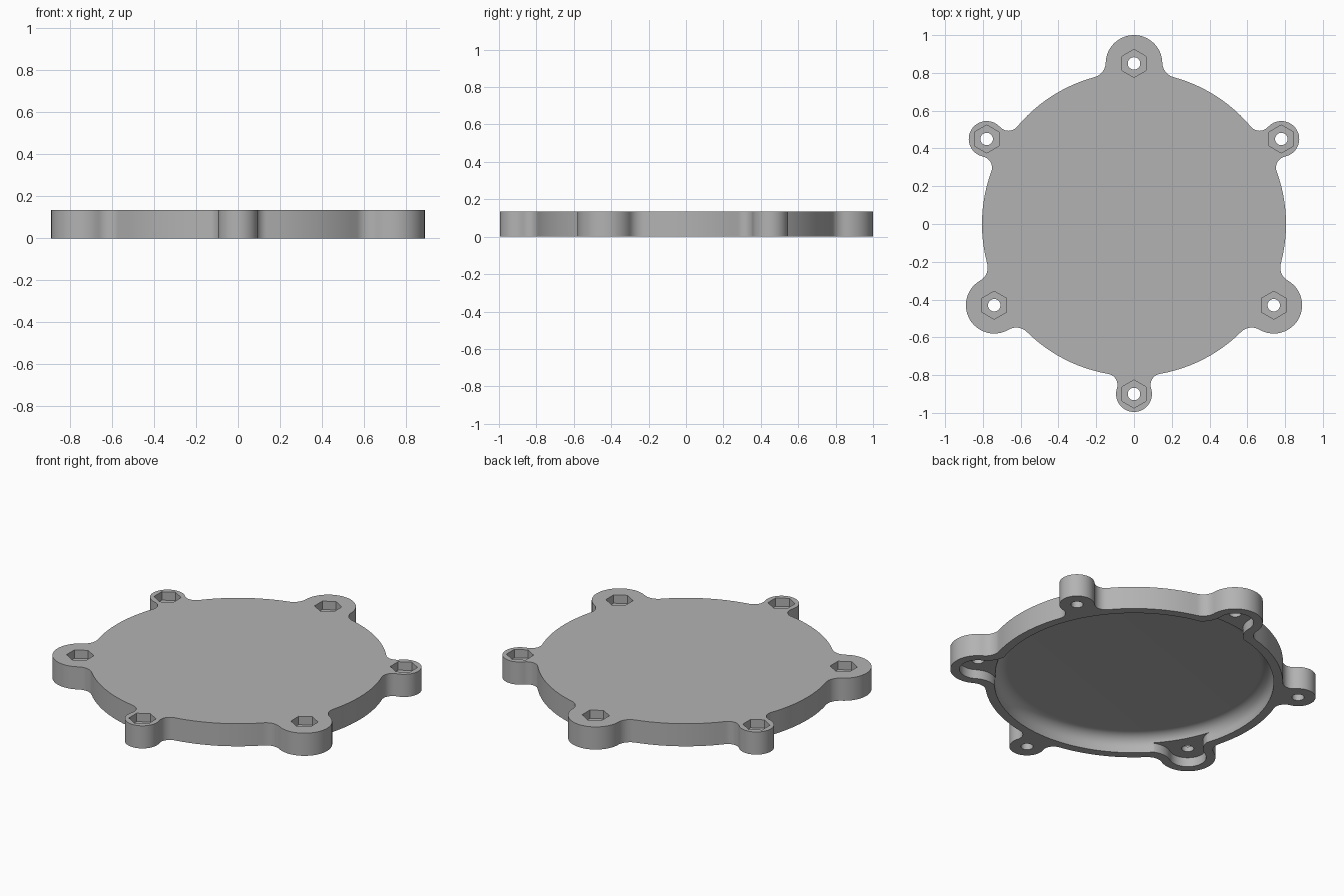
import bpy, bmesh, math
from math import pi, cos, sin, atan2, hypot, acos

if "Cube" in bpy.data.objects:
    bpy.data.objects.remove(bpy.data.objects["Cube"])

HEIGHT = 0.135
# bolt lobes, counter-clockwise: x, y, is_large
LOBES = [(0.78, 0.45, False), (0.0, 0.85, True), (-0.78, 0.45, False),
         (-0.74, -0.43, True), (0.0, -0.90, False), (0.74, -0.43, True)]


def arc(cx, cy, r, a0, sweep, n):
    """Arc points without the last one."""
    return [(cx + r * cos(a0 + sweep * i / n), cy + r * sin(a0 + sweep * i / n)) for i in range(n)]


def outline(R, lobes):
    """Disc of radius R with lobes (x, y, radius, fillet) blended in."""
    pts, spans = [], []
    for x, y, r, f in lobes:
        a, d = atan2(y, x), hypot(x, y)
        spans.append((a, acos(((R + f) ** 2 + d * d - (r + f) ** 2) / (2 * d * (R + f)))))
    for i, (x, y, r, f) in enumerate(lobes):
        a, phi = spans[i]
        (f1x, f1y), (f2x, f2y) = [((R + f) * cos(a + s * phi), (R + f) * sin(a + s * phi)) for s in (-1, 1)]
        t1, t2 = atan2(f1y - y, f1x - x), atan2(f2y - y, f2x - x)

        def short(v):
            return (v + pi) % (2 * pi) - pi
        s1 = a - phi + pi
        pts += arc(f1x, f1y, f, s1, short(t1 + pi - s1), 10)
        pts += arc(x, y, r, t1, (t2 - t1) % (2 * pi), 28)
        pts += arc(f2x, f2y, f, t2 + pi, short(a + phi - t2), 10)
        na, nphi = spans[(i + 1) % len(spans)]
        sweep = (na - nphi - a - phi) % (2 * pi)
        pts += arc(0, 0, R, a + phi, sweep, max(2, int(sweep / 0.05)))
    return pts


def loft(name, rings):
    """Closed solid through (points, z) rings of equal count."""
    bm = bmesh.new()
    loops = [[bm.verts.new((x, y, z)) for x, y in pts] for pts, z in rings]
    n = len(loops[0])
    for lo, hi in zip(loops, loops[1:]):
        for i in range(n):
            j = (i + 1) % n
            bm.faces.new((lo[i], lo[j], hi[j], hi[i]))
    bm.faces.new(loops[0][::-1])
    bm.faces.new(loops[-1])
    bmesh.ops.recalc_face_normals(bm, faces=bm.faces)
    mesh = bpy.data.meshes.new(name)
    bm.to_mesh(mesh)
    bm.free()
    ob = bpy.data.objects.new(name, mesh)
    bpy.context.collection.objects.link(ob)
    return ob


def cut(target, cutter):
    cutter.hide_render = True
    mod = target.modifiers.new("cut", 'BOOLEAN')
    mod.operation, mod.solver, mod.object = 'DIFFERENCE', 'EXACT', cutter
    bpy.context.view_layer.objects.active = target
    bpy.ops.object.modifier_apply(modifier=mod.name)
    bpy.data.objects.remove(cutter)


# cover body with six lobes
shape = outline(0.805, [(x, y, 0.15, 0.08) if big else (x, y, 0.095, 0.06) for x, y, big in LOBES])
cover = loft("cover_plate", [(shape, 0), (shape, HEIGHT)])

# hollow underside with a rounded inner corner
profile = [(0.755, -0.05)] + [(0.685 + 0.07 * cos(t * pi / 20), 0.03 + 0.07 * sin(t * pi / 20)) for t in range(11)]
cut(cover, loft("cavity_cutter", [(arc(0, 0, r, 0, 2 * pi, 128), z) for r, z in profile]))

# shallow pockets reaching into the three large lobes
pocket = outline(0.745, [(x, y, 0.10, 0.13) for x, y, big in LOBES if big])
cut(cover, loft("pocket_cutter", [(pocket, -0.06), (pocket, 0.055)]))

# hexagonal nut recess and through hole in every lobe
for x, y, big in LOBES:
    hexagon = arc(x, y, 0.074, pi / 2, 2 * pi, 6)
    cut(cover, loft("nut_cutter", [(hexagon, 0.085), (hexagon, 0.2)]))
    hole = arc(x, y, 0.033, 0, 2 * pi, 32)
    cut(cover, loft("hole_cutter", [(hole, -0.1), (hole, 0.25)]))

# plain grey finish
grey = bpy.data.materials.new("grey")
grey.diffuse_color = (0.45, 0.45, 0.45, 1)
grey.use_nodes = True
grey.node_tree.nodes["Principled BSDF"].inputs["Base Color"].default_value = grey.diffuse_color
cover.data.materials.clear()
cover.data.materials.append(grey)
for p in cover.data.polygons:
    p.material_index = 0

bpy.ops.object.select_all(action='DESELECT')
cover.select_set(True)
bpy.context.view_layer.objects.active = cover
bpy.ops.object.shade_smooth_by_angle(angle=math.radians(30))
